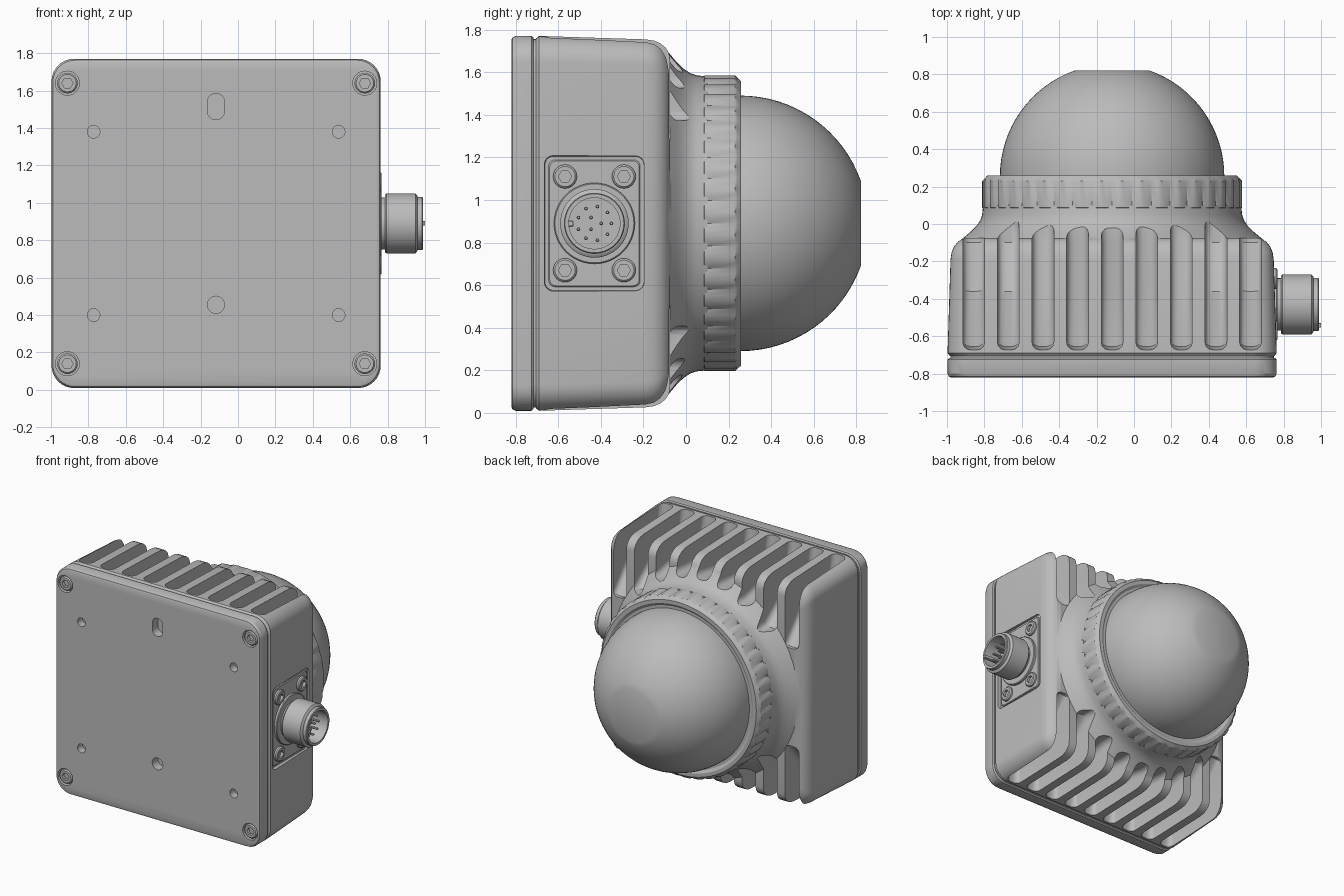
import bpy, bmesh, math

if "Cube" in bpy.data.objects:
    bpy.data.objects.remove(bpy.data.objects["Cube"])

CX, CZ = -0.117, 0.89          # centre of the housing in x and z
TAU = 2 * math.pi
grey = bpy.data.materials.new("plain grey")
grey.diffuse_color = (0.5, 0.5, 0.5, 1)
grey.use_nodes = True
grey.node_tree.nodes["Principled BSDF"].inputs["Base Color"].default_value = grey.diffuse_color


def circle(r, n=64, dip=0, every=4):
    return [((r - (dip if i % every == 0 else 0)) * math.cos(TAU * i / n),
             (r - (dip if i % every == 0 else 0)) * math.sin(TAU * i / n)) for i in range(n)]


def hexagon(r, n=24):
    k = math.pi / 6
    pts = []
    for i in range(n):
        a = TAU * i / n
        d = r * math.cos(k) / math.cos(a % (2 * k) - k)
        pts.append((d * math.cos(a), d * math.sin(a)))
    return pts


def rounded(hu, hv, r, seg=8):
    pts = []
    for q, (su, sv) in enumerate(((1, 1), (-1, 1), (-1, -1), (1, -1))):
        for i in range(seg + 1):
            a = math.pi / 2 * (q + i / seg)
            pts.append((su * (hu - r) + r * math.cos(a), sv * (hv - r) + r * math.sin(a)))
    return pts


def finish(name, bm):
    bmesh.ops.recalc_face_normals(bm, faces=bm.faces)
    me = bpy.data.meshes.new(name)
    bm.to_mesh(me)
    bm.free()
    me.materials.append(grey)
    ob = bpy.data.objects.new(name, me)
    bpy.context.collection.objects.link(ob)
    return ob


def add_loft(bm, layers, axis, cu, cv):
    """Skin closed rings, given as (position along axis, points), and cap both ends."""
    rows = []
    for w, pts in layers:
        rows.append([bm.verts.new((u + cu, w, v + cv) if axis == 'y' else (w, u + cu, v + cv))
                     for u, v in pts])
    n = len(rows[0])
    for a, b in zip(rows, rows[1:]):
        for i in range(n):
            j = (i + 1) % n
            bm.faces.new((a[i], a[j], b[j], b[i]))
    bm.faces.new(rows[0])
    bm.faces.new(rows[-1])


def loft(name, layers, axis='y', places=((CX, CZ),)):
    bm = bmesh.new()
    for cu, cv in places:
        add_loft(bm, layers, axis, cu, cv)
    return finish(name, bm)


def lathe(name, profile, axis='y', places=((CX, CZ),), n=64):
    return loft(name, [(w, circle(r, n)) for w, r in profile], axis, places)


def boolean(ob, tool, op):
    m = ob.modifiers.new("cut", 'BOOLEAN')
    m.operation, m.object, m.solver = op, tool, 'EXACT'
    bpy.context.view_layer.objects.active = ob
    bpy.ops.object.modifier_apply(modifier=m.name)
    bpy.data.objects.remove(tool)


# Housing: tapered box with rounded front, plus the flared neck under the dome
sections = [(-0.705, 0.868), (-0.69, 0.88), (-0.19, 0.864), (-0.15, 0.858), (-0.12, 0.845),
            (-0.095, 0.825), (-0.08, 0.80), (-0.075, 0.77)]
housing = loft("housing", [(y, rounded(h, h, 0.12)) for y, h in sections])
neck = lathe("neck", [(-0.3, 0.835), (-0.12, 0.835), (-0.09, 0.815), (-0.065, 0.785), (-0.04, 0.755),
                      (-0.01, 0.725), (0.02, 0.705), (0.05, 0.695), (0.1, 0.69)], n=96)
boolean(housing, neck, 'UNION')

# Cooling slots, top and bottom, stopping where they meet the neck
bm = bmesh.new()
for side in (1, -1):
    for i in range(-4, 5):
        dx = i * 0.185
        reach = math.sqrt(max(0, 0.735 ** 2 - dx * dx))
        end = max(0.38, reach)
        part = bmesh.new()
        prof = [(-0.69, 1.06), (-0.655, 0.69), (-0.36, 0.69), (-0.10, end), (0.06, end), (0.06, 1.06)]
        rows = [[part.verts.new((CX + dx + s * 0.058, y, CZ + side * h)) for y, h in prof]
                for s in (-1, 1)]
        part.faces.new(rows[0])
        part.faces.new(rows[1])
        for k in range(6):
            part.faces.new((rows[0][k], rows[0][k - 1], rows[1][k - 1], rows[1][k]))
        bmesh.ops.recalc_face_normals(part, faces=part.faces)
        edges = [e for e in part.edges
                 if any(e.verts[0] in r[:5] and e.verts[1] in r[:5] for r in rows)]
        bmesh.ops.bevel(part, geom=edges, offset=0.04, segments=3, profile=0.5,
                        affect='EDGES', clamp_overlap=True)
        tmp = bpy.data.meshes.new("slot")
        part.to_mesh(tmp)
        part.free()
        bm.from_mesh(tmp)
        bpy.data.meshes.remove(tmp)
boolean(housing, finish("slots", bm), 'DIFFERENCE')

# Recessed pocket for the connector on the right side
PY = -0.43
pocket = loft("pocket", [(0.735, rounded(0.232, 0.315, 0.04)), (0.9, rounded(0.25, 0.335, 0.05))],
              'x', ((PY, CZ),))
boolean(housing, pocket, 'DIFFERENCE')
loft("connector_panel", [(0.70, rounded(0.215, 0.298, 0.03)), (0.742, rounded(0.215, 0.298, 0.03)),
                         (0.747, rounded(0.21, 0.293, 0.03))], 'x', ((PY, CZ),))

# Gasket and mounting plate
loft("gasket", [(-0.74, rounded(0.865, 0.865, 0.11)), (-0.69, rounded(0.865, 0.865, 0.11))])
plate = loft("mounting_plate", [(y, rounded(h, h, 0.12)) for y, h in
             ((-0.82, 0.862), (-0.815, 0.873), (-0.80, 0.88), (-0.725, 0.88), (-0.717, 0.872))])
corners = [(CX + sx * 0.795, CZ + sz * 0.75) for sx in (-1, 1) for sz in (-1, 1)]
small = [(CX + sx * 0.655, CZ + sz * 0.49) for sx in (-1, 1) for sz in (-1, 1)]
for cutter in (
        lathe("screw_bores", [(-0.9, 0.064), (-0.775, 0.064)], places=corners, n=32),
        lathe("small_holes", [(-0.9, 0.034), (-0.76, 0.034)], places=small, n=16),
        lathe("round_hole", [(-0.9, 0.046), (-0.75, 0.046)], places=((-0.118, 0.455),), n=20),
        loft("long_hole", [(y, rounded(0.045, 0.07, 0.044)) for y in (-0.9, -0.75)],
             places=((-0.118, 1.515),))):
    boolean(plate, cutter, 'DIFFERENCE')

# Socket-head screws: back plate and connector panel
def screws(name, base, top, r, axis, places):
    d = 1 if top > base else -1
    loft(name, [(base, circle(r, 24)), (top - d * 0.008, circle(r, 24)), (top, circle(r * 0.85, 24)),
                (top, hexagon(r * 0.55)), (top - d * 0.025, hexagon(r * 0.55))], axis, places)


screws("plate_screws", -0.77, -0.817, 0.055, 'y', corners)
panel_spots = [(PY + sy * 0.138, CZ + sz * 0.22) for sy in (-1, 1) for sz in (-1, 1)]
screws("panel_screws", 0.74, 0.768, 0.056, 'x', panel_spots)

# Round connector with hollow barrel and pins
lathe("connector", [(0.72, 0.19), (0.762, 0.19), (0.767, 0.185), (0.767, 0.14), (0.785, 0.14),
                    (0.787, 0.155), (0.795, 0.161), (0.948, 0.161), (0.958, 0.15), (0.96, 0.142),
                    (0.985, 0.142), (0.99, 0.138), (0.99, 0.12), (0.85, 0.12)],
      'x', ((PY, CZ),), 48)
pins = [(PY + r * math.cos(TAU * i / n), CZ + r * math.sin(TAU * i / n))
        for r, n in ((0.08, 9), (0.032, 3)) for i in range(n)]
lathe("connector_pins", [(0.84, 0.009), (0.94, 0.009), (0.945, 0.005)], 'x', pins, 8)
loft("connector_key", [(0.84, rounded(0.014, 0.014, 0.005, 2)), (1.0, rounded(0.012, 0.012, 0.005, 2))],
     'x', ((PY - 0.112, CZ),))

# Fluted clamp ring
N = 160
loft("clamp_ring", [(0.078, circle(0.66, N)), (0.078, circle(0.683, N)), (0.088, circle(0.695, N, 0.012)),
                    (0.23, circle(0.695, N, 0.012)), (0.24, circle(0.685, N)), (0.258, circle(0.668, N)),
                    (0.258, circle(0.64, N)), (0.245, circle(0.62, N)), (0.245, circle(0.59, N))])

# Dome with a flattened tip
tip = math.acos(0.2 / 0.6)
dome = [(0.15, 0.598)] + [(0.255 + 0.6 * math.sin(tip * i / 16), 0.6 * math.cos(tip * i / 16))
                          for i in range(17)]
lathe("dome", dome, n=80)

# Smooth shading with sharp edges kept
bpy.ops.object.select_all(action='DESELECT')
for ob in bpy.context.scene.objects:
    ob.select_set(True)
    bpy.context.view_layer.objects.active = ob
bpy.ops.object.shade_smooth_by_angle(angle=math.radians(32))
